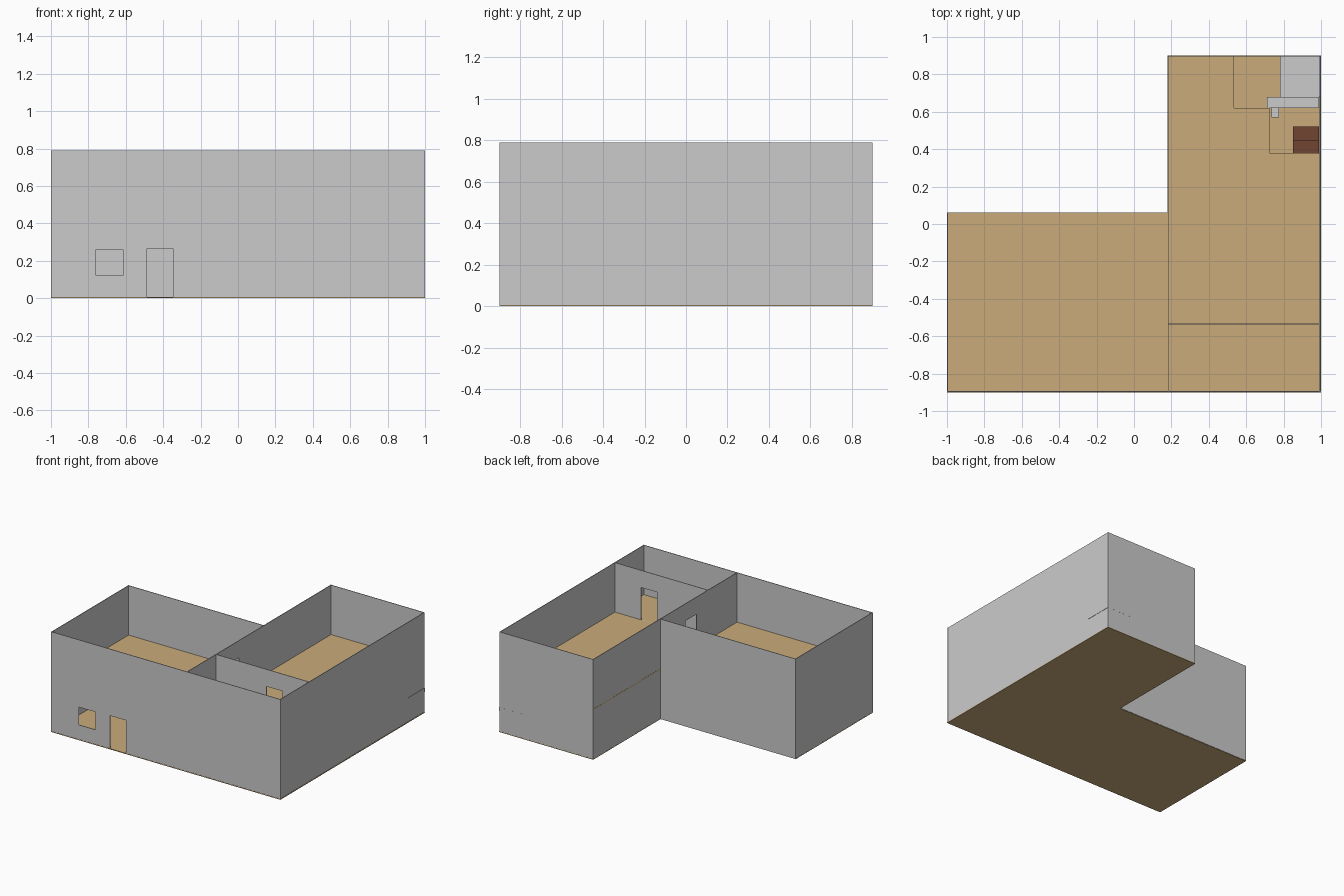
import bpy, bmesh

if "Cube" in bpy.data.objects:
    bpy.data.objects.remove(bpy.data.objects["Cube"])

def material(name, rgb):
    m = bpy.data.materials.new(name)
    m.diffuse_color = (*rgb, 1)
    m.use_nodes = True
    m.node_tree.nodes["Principled BSDF"].inputs["Base Color"].default_value = m.diffuse_color
    return m

GREY = material("wall grey", (0.6, 0.6, 0.6))
TAN = material("floor tan", (0.59, 0.41, 0.195))
BROWN = material("stair brown", (0.16, 0.06, 0.03))
TOP, FLOOR2, T = 0.79, 0.40, 0.005

def panel(name, place, rect, holes, mat, thick=T):
    """Flat sheet over rect (u0, u1, v0, v1) with rectangular holes, given thickness."""
    us = sorted({u for r in [rect] + holes for u in r[:2]})
    vs = sorted({v for r in [rect] + holes for v in r[2:]})
    bm = bmesh.new()
    for u0, u1 in zip(us, us[1:]):
        for v0, v1 in zip(vs, vs[1:]):
            cu, cv = (u0 + u1) / 2, (v0 + v1) / 2
            if any(h[0] < cu < h[1] and h[2] < cv < h[3] for h in holes):
                continue
            bm.faces.new([bm.verts.new(place(u, v)) for u, v in
                          ((u0, v0), (u1, v0), (u1, v1), (u0, v1))])
    bmesh.ops.remove_doubles(bm, verts=bm.verts, dist=1e-5)
    bmesh.ops.recalc_face_normals(bm, faces=bm.faces)
    me = bpy.data.meshes.new(name)
    bm.to_mesh(me)
    bm.free()
    me.materials.append(mat)
    ob = bpy.data.objects.new(name, me)
    bpy.context.collection.objects.link(ob)
    mod = ob.modifiers.new("thickness", 'SOLIDIFY')
    mod.thickness, mod.offset = thick, 0
    return ob

def wall_x(name, y, x0, x1, holes=()):
    panel(name, lambda u, v: (u, y, v), (x0, x1, 0.003, TOP), list(holes), GREY)

def wall_y(name, x, y0, y1, holes=()):
    panel(name, lambda u, v: (x, u, v), (y0, y1, 0.003, TOP), list(holes), GREY)

def slab(name, z, rect, holes, mat, thick):
    panel(name, lambda u, v: (u, v, z - thick / 2), rect, holes, mat, thick)

# Outer walls; the front one has a window and a door
wall_x("front_wall", -0.896, -1, 1,
       [(-0.76, -0.615, 0.12, 0.26), (-0.487, -0.347, 0.003, 0.265)])
wall_x("left_room_back_wall", 0.06, -1, 0.18)
wall_x("back_wall", 0.897, 0.18, 0.997)
wall_y("left_wall", -0.997, -0.896, 0.06)
wall_y("right_wall", 0.995, -0.896, 0.897)

# Inner walls with upstairs doorways
wall_y("middle_wall", 0.183, -0.896, 0.897, [(-0.39, -0.25, FLOOR2, 0.655)])
wall_x("partition_wall", -0.535, 0.183, 0.995, [(0.624, 0.764, FLOOR2, 0.655)])

# L-shaped floors; the upper one has a stairwell
outside = (-1, 0.18, 0.06, 0.9)
slab("ground_floor", 0.006, (-1, 1, -0.9, 0.9), [outside], TAN, 0.006)
slab("upper_floor", FLOOR2, (-0.997, 0.995, -0.896, 0.897),
     [(-0.997, 0.18, 0.06, 0.897), (0.535, 0.995, 0.62, 0.897), (0.725, 0.995, 0.38, 0.62)],
     TAN, 0.008)

# Stair landing, lower steps and upper treads
slab("stair_landing", 0.195, (0.78, 1, 0.68, 0.9), [], GREY, 0.03)
slab("landing_step", 0.23, (0.71, 0.99, 0.62, 0.68), [], GREY, 0.03)
slab("newel_block", 0.2, (0.735, 0.775, 0.57, 0.625), [], GREY, 0.03)
for i in range(2):
    y = 0.45 - 0.07 * i
    slab(f"stair_tread_{i + 1}", 0.32 + 0.04 * i, (0.85, 0.99, y, y + 0.07), [], BROWN, 0.03)
